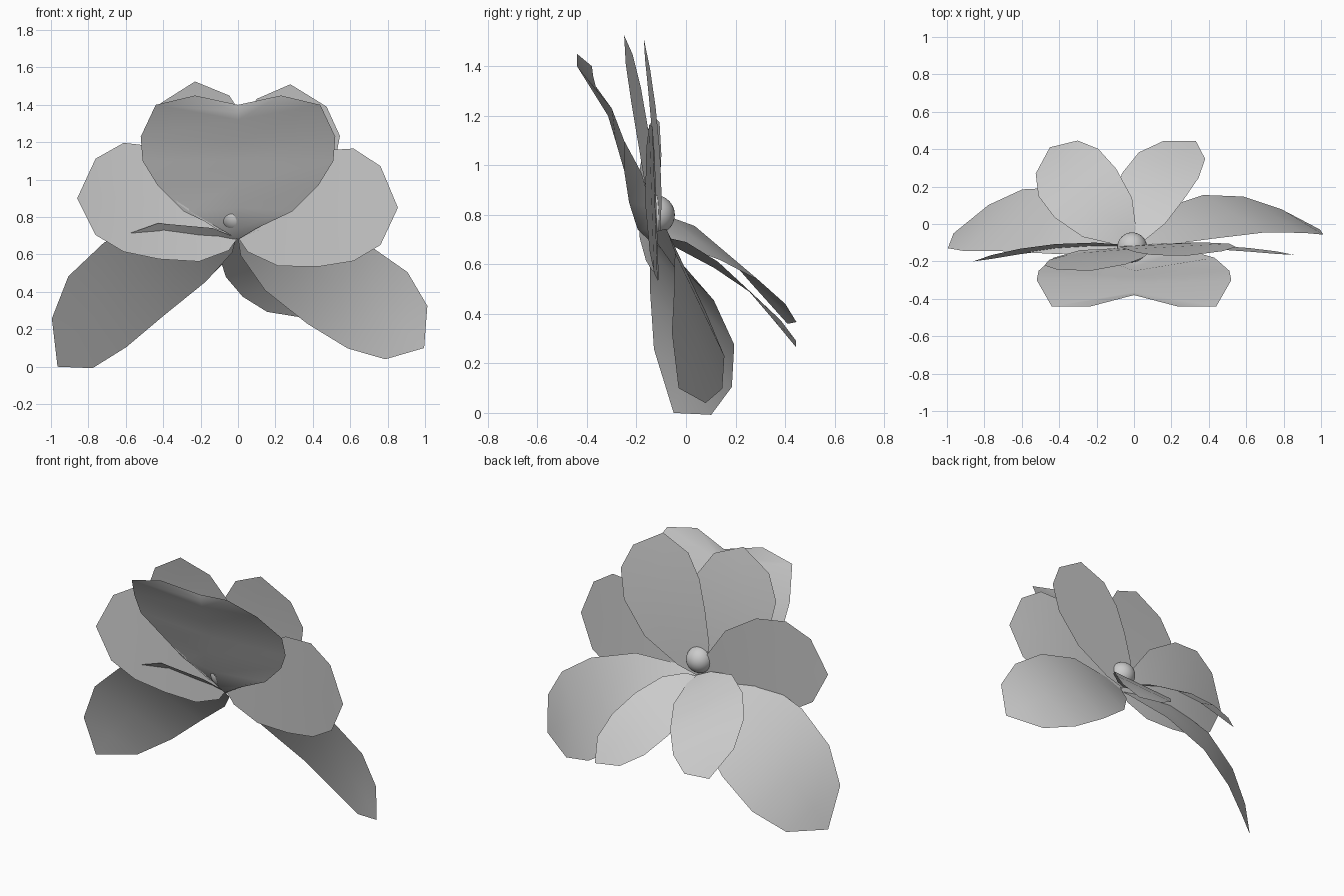
import bpy, bmesh
from mathutils import Vector as V

if "Cube" in bpy.data.objects:
    bpy.data.objects.remove(bpy.data.objects["Cube"])

ROWS = [(0, 0), (.06, .33), (.25, .8), (.5, 1), (.72, .97), (.89, .68), (1, 0)]


def skin(name, rows):
    """Smooth open surface through rows of points."""
    bm = bmesh.new()
    grid = [[bm.verts.new(p) for p in r] for r in rows]
    for a, b in zip(grid, grid[1:]):
        for i in range(len(a) - 1):
            bm.faces.new((a[i], a[i + 1], b[i + 1], b[i]))
    bmesh.ops.remove_doubles(bm, verts=bm.verts, dist=.0005)
    bmesh.ops.recalc_face_normals(bm, faces=bm.faces)
    for f in bm.faces:
        f.smooth = True
    me = bpy.data.meshes.new(name)
    bm.to_mesh(me)
    bm.free()
    ob = bpy.data.objects.new(name, me)
    bpy.context.collection.objects.link(ob)


def petal(name, base, mid, tip, side):
    """Petal along a curved midrib; side is the half-width vector."""
    b, m, t, s = map(V, (base, mid, tip, side))
    c = 2 * m - (b + t) / 2
    rows = []
    for u, w in ROWS:
        p = b * (1 - u) ** 2 + c * 2 * u * (1 - u) + t * u * u
        rows.append([p - s * w, p, p + s * w])
    skin(name, rows)


# Lower petals
petal("lower_left_petal", (-.01, -.13, .69), (-.555, .025, .47), (-.965, -.05, .0), (.16, .17, -.195))
petal("lower_right_petal", (0, -.12, .69), (.535, .055, .44), (.995, -.03, .1), (-.165, .1, -.21))
# Petals reaching back
petal("back_left_petal", (-.01, -.1, .71), (-.26, .165, .645), (-.45, .41, .36), (.165, .13, -.11))
petal("back_right_petal", (0, -.1, .7), (.1, .2, .545), (.33, .445, .265), (-.165, .07, -.065))
# Side petals
petal("side_right_petal", (0, -.12, .69), (.43, -.125, .845), (.855, -.165, .85), (0, -.01, .31))
petal("side_left_petal", (0, -.12, .69), (-.42, -.122, .875), (-.86, -.2, .9), (0, .015, .3))
# Upright petals
petal("upper_left_petal", (0, -.12, .7), (-.18, -.17, 1.1), (-.23, -.25, 1.525), (.27, .02, .03))
petal("upper_right_petal", (0, -.11, .7), (.235, -.12, 1.08), (.28, -.17, 1.51), (.275, .015, -.03))

# Broad folded front petal: right edge points, each paired with a ridge point
edge = [(0, -.13, .68), (.1, -.13, .74), (.29, -.14, .83), (.43, -.18, .97),
        (.51, -.25, 1.1), (.52, -.3, 1.23), (.44, -.44, 1.4), (.23, -.44, 1.45), (0, -.38, 1.4)]
ridge = [(-.13, .68), (-.195, .74), (-.23, .85), (-.25, .98),
         (-.285, 1.1), (-.315, 1.2), (-.365, 1.32), (-.375, 1.36), (-.38, 1.4)]
skin("front_petal", [[(-x, y, z), (0, *r), (x, y, z)] for (x, y, z), r in zip(edge, ridge)])

# Flower centre
bpy.ops.mesh.primitive_uv_sphere_add(segments=32, ring_count=16, radius=.08, location=(-.01, -.125, .8))
bpy.context.object.name = "flower_centre"
bpy.ops.object.shade_smooth()
